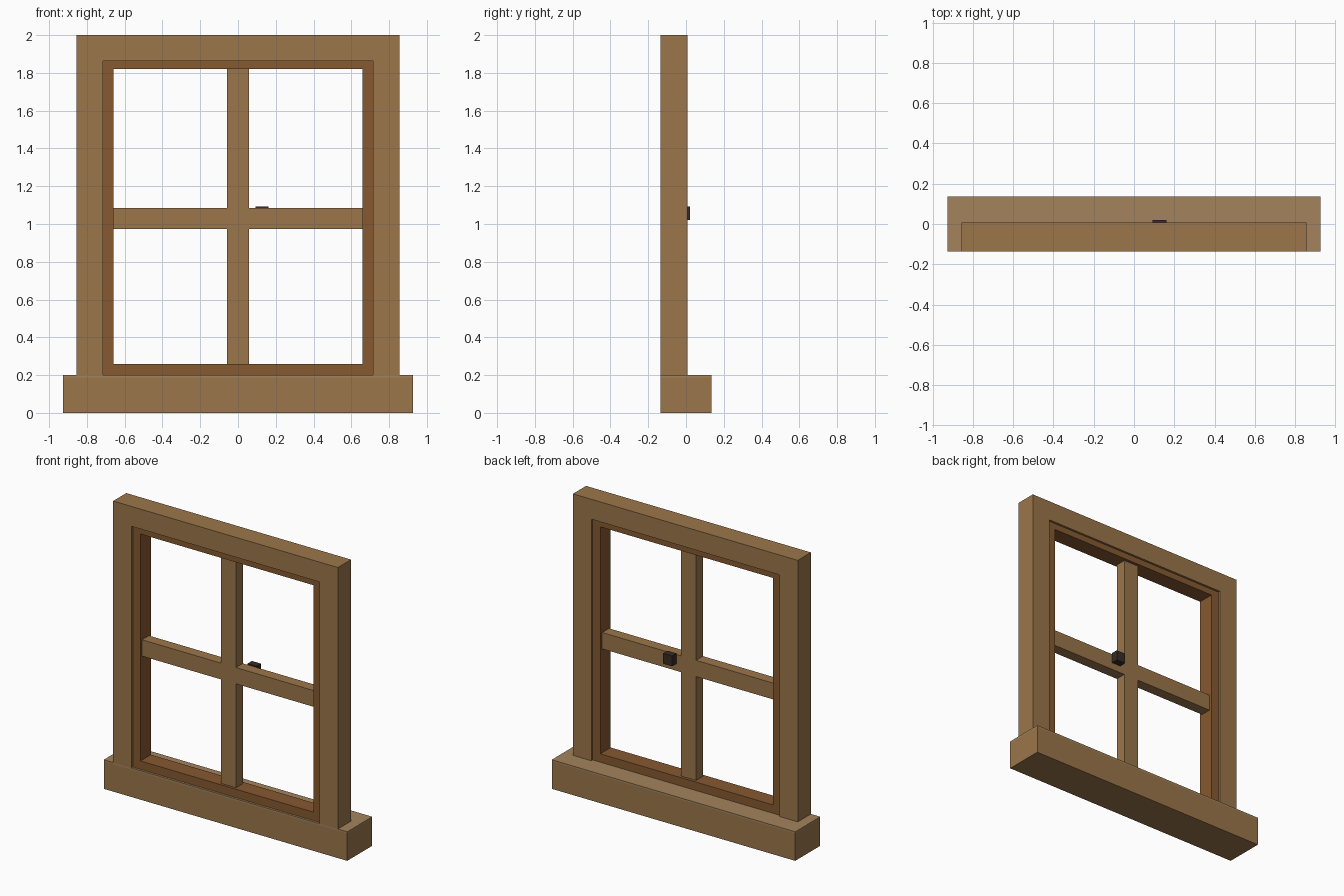
import bpy, bmesh

if "Cube" in bpy.data.objects:
    bpy.data.objects.remove(bpy.data.objects["Cube"])


def material(name, rgb):
    m = bpy.data.materials.new(name)
    m.diffuse_color = (*rgb, 1)
    m.use_nodes = True
    m.node_tree.nodes["Principled BSDF"].inputs["Base Color"].default_value = m.diffuse_color
    return m


wood = material("wood", (0.33, 0.18, 0.07))
pale_wood = material("pale_wood", (0.37, 0.23, 0.11))
dark_wood = material("dark_wood", (0.24, 0.10, 0.03))
iron = material("dark_metal", (0.04, 0.025, 0.018))


def finish(name, bm, mat):
    bmesh.ops.recalc_face_normals(bm, faces=bm.faces[:])
    mesh = bpy.data.meshes.new(name)
    bm.to_mesh(mesh)
    bm.free()
    mesh.materials.append(mat)
    obj = bpy.data.objects.new(name, mesh)
    bpy.context.collection.objects.link(obj)
    return obj


def prism(name, outline, y0, y1, mat):
    """Extrude an x/z outline from y0 to y1."""
    bm = bmesh.new()
    face = bm.faces.new([bm.verts.new((x, y0, z)) for x, z in outline])
    new = bmesh.ops.extrude_face_region(bm, geom=[face])["geom"]
    verts = [v for v in new if isinstance(v, bmesh.types.BMVert)]
    bmesh.ops.translate(bm, verts=verts, vec=(0, y1 - y0, 0))
    return finish(name, bm, mat)


def rect(x0, x1, z0, z1):
    return [(x0, z0), (x1, z0), (x1, z1), (x0, z1)]


def ring(name, outer, inner, y0, y1, mat):
    """Rectangular frame between two x/z loops."""
    bm = bmesh.new()
    loops = [[bm.verts.new((x, y, z)) for x, z in loop]
             for loop, y in ((outer, y0), (inner, y0), (inner, y1), (outer, y1))]
    for k in range(4):
        a, b = loops[k], loops[(k + 1) % 4]
        for i in range(4):
            j = (i + 1) % 4
            bm.faces.new((a[i], a[j], b[j], b[i]))
    return finish(name, bm, mat)


def mirrored(half):
    """Close an outline by mirroring its right half across x = 0."""
    return half + [(-x, z) for x, z in reversed(half)]


FRONT, BACK = -0.136, 0.007

# Sill block with a thin paler top board
prism("sill", rect(-0.927, 0.927, 0, 0.188), FRONT, 0.136, wood)
prism("sill_top", rect(-0.927, 0.927, 0.188, 0.2), FRONT, 0.136, pale_wood)

# Outer frame: two jambs and a head in one piece
prism("outer_frame",
      mirrored([(0.716, 1.863), (0.716, 0.2), (0.856, 0.2), (0.856, 2.0)]),
      FRONT, BACK, wood)

# Darker sash set back inside the frame
ring("sash", rect(-0.716, 0.716, 0.2, 1.863), rect(-0.658, 0.658, 0.258, 1.82),
     -0.121, -0.008, dark_wood)

# Cross-shaped glazing bars
w = 0.057
prism("glazing_bars",
      mirrored([(w, 0.258), (w, 0.973), (0.658, 0.973),
                (0.658, 1.085), (w, 1.085), (w, 1.82)]),
      -0.103, -0.028, wood)

# Latch on the back of the cross bar
prism("latch", rect(0.092, 0.161, 1.022, 1.093), -0.028, 0.02, iron)
